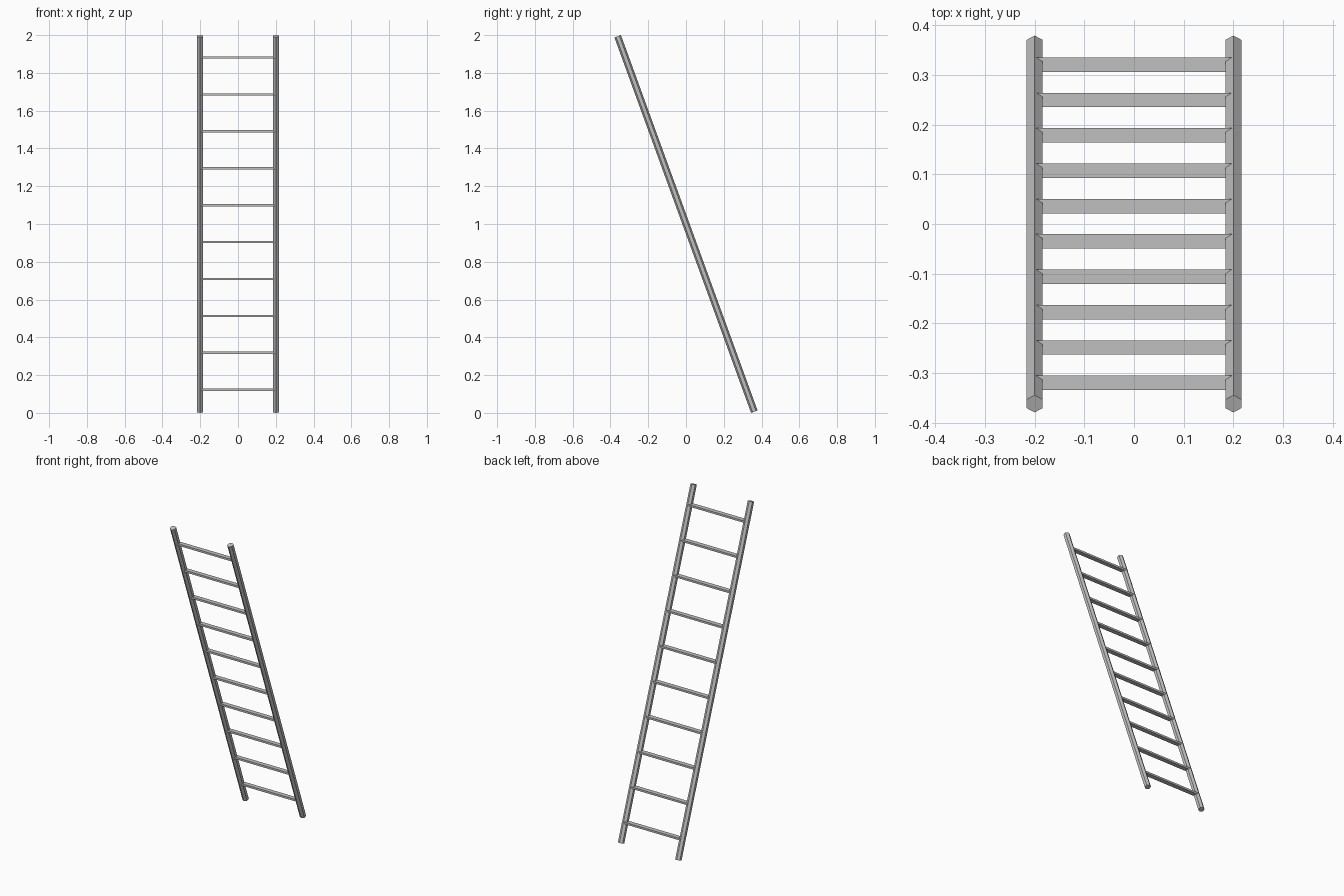
import bpy
import math
from mathutils import Vector

cube = bpy.data.objects.get("Cube")
if cube:
    bpy.data.objects.remove(cube, do_unlink=True)

LEAN = math.radians(20)       # lean towards the front
RAIL_X = 0.2
RAIL_RADIUS = 0.0185
RAIL_LENGTH = 2.115
RUNGS = 10
RUNG_STEP = 0.208             # spacing along the rails

metal = bpy.data.materials.new("grey metal")
metal.use_nodes = True
GREY = (0.53, 0.53, 0.53, 1)
metal.diffuse_color = GREY
metal.node_tree.nodes["Principled BSDF"].inputs["Base Color"].default_value = GREY

along = Vector((0, -math.sin(LEAN), math.cos(LEAN)))
centre = Vector((0, 0, 1))


def finish(name):
    obj = bpy.context.object
    obj.name = name
    obj.data.materials.append(metal)
    return obj


# Hexagonal side rails, with a ridge facing front and back
for side, x in (("left", RAIL_X), ("right", -RAIL_X)):
    bpy.ops.mesh.primitive_cylinder_add(
        vertices=6, radius=RAIL_RADIUS, depth=RAIL_LENGTH,
        location=centre + Vector((x, 0, 0)), rotation=(LEAN, 0, 0))
    finish(side + "_rail")

# Flat, level rungs whose ends sit inside the rails
for i in range(RUNGS):
    offset = (i - (RUNGS - 1) / 2) * RUNG_STEP
    bpy.ops.mesh.primitive_cube_add(
        size=1, location=centre + along * offset + Vector((0, 0.0005, 0.002)))
    rung = finish("rung_%d" % (i + 1))
    rung.scale = (2 * RAIL_X, 0.029, 0.012)
